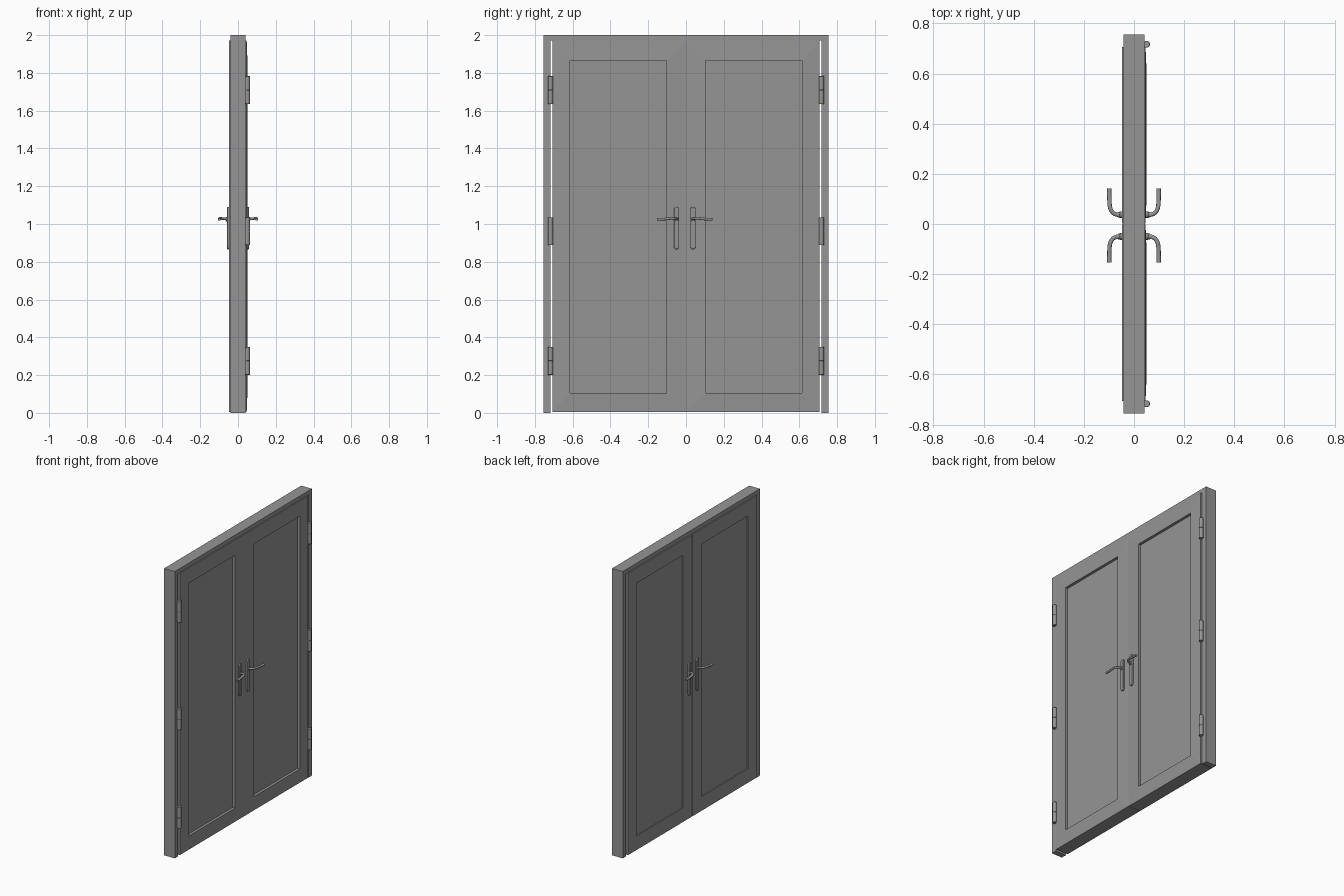
import bpy, bmesh, math
from mathutils import Vector, Matrix

if "Cube" in bpy.data.objects:
    bpy.data.objects.remove(bpy.data.objects["Cube"])

# ---------- helpers ----------
def finish(name, bm, bevel=0.0, segs=2, smooth=False):
    bmesh.ops.recalc_face_normals(bm, faces=bm.faces)
    me = bpy.data.meshes.new(name)
    bm.to_mesh(me)
    bm.free()
    ob = bpy.data.objects.new(name, me)
    bpy.context.collection.objects.link(ob)
    if bevel:
        m = ob.modifiers.new("bevel", 'BEVEL')
        m.width, m.segments, m.limit_method = bevel, segs, 'ANGLE'
    if smooth:
        shade(ob)
    return ob

def shade(ob):
    bpy.ops.object.select_all(action='DESELECT')
    ob.select_set(True)
    bpy.context.view_layer.objects.active = ob
    bpy.ops.object.shade_smooth_by_angle(angle=math.radians(40))

def loft(bm, rings):
    """Skin a list of equal-length point rings and cap both ends."""
    vs = [[bm.verts.new(p) for p in r] for r in rings]
    n = len(vs[0])
    for a, b in zip(vs, vs[1:]):
        for i in range(n):
            bm.faces.new((a[i], a[(i + 1) % n], b[(i + 1) % n], b[i]))
    bm.faces.new(vs[0])
    bm.faces.new(vs[-1])

def rect(x, y0, y1, z0, z1):
    return [(x, y0, z0), (x, y1, z0), (x, y1, z1), (x, y0, z1)]

def capsule(x, y, z0, z1, r, n=10):
    pts = []
    for zc, start in ((z1 - r, 0), (z0 + r, math.pi)):
        for i in range(n + 1):
            a = start + math.pi * i / n
            pts.append((x, y + r * math.cos(a), zc + r * math.sin(a)))
    return pts

def cylinder(bm, centre, r, depth, axis='Z', sides=20):
    rot = Matrix.Rotation(math.pi / 2, 4, 'Y') if axis == 'X' else Matrix()
    bmesh.ops.create_cone(bm, cap_ends=True, segments=sides, radius1=r, radius2=r,
                          depth=depth, matrix=Matrix.Translation(centre) @ rot)

# ---------- door frame: one upside-down U profile ----------
u = [(-.755, 0), (-.755, 2), (.755, 2), (.755, 0),
     (.717, 0), (.717, 1.972), (-.717, 1.972), (-.717, 0)]
bm = bmesh.new()
loft(bm, [[(x, y, z) for y, z in u] for x in (-.041, .041)])
finish("door_frame", bm)

# ---------- leaves: sloping border, panel sunk on both sides ----------
for s, side in ((-1, "left"), (1, "right")):
    outer = (s * .001, s * .707, .006, 1.971)
    panel = (s * .103, s * .613, .104, 1.866)
    bm = bmesh.new()
    loft(bm, [rect(.031, *panel), rect(.050, *panel), rect(.046, *outer),
              rect(-.048, *outer), rect(-.048, *panel), rect(-.041, *panel)])
    finish("door_leaf_" + side, bm)

    # hinges: two knuckles, a pin and a small plate against the frame
    for i, zc in enumerate((.275, .962, 1.709)):
        bm = bmesh.new()
        for k in (-1, 1):
            cylinder(bm, (.050, s * .717, zc + k * .037), .0135, .073)
        cylinder(bm, (.050, s * .717, zc), .012, .146)
        loft(bm, [rect(x, s * .707, s * .729, zc - .07, zc + .07) for x in (.036, .046)])
        finish(f"hinge_{side}_{i + 1}", bm, .0015, 2, True)

# ---------- handles on both faces of each leaf ----------
for s, side, y in ((-1, "left", -.05), (1, "right", .037)):
    for f, face in ((1, "outer"), (-1, "inner")):
        # back plate with a lock cylinder and a lever collar
        bm = bmesh.new()
        loft(bm, [capsule(f * x, y, .866, 1.091, .0135) for x in (.04, .058)])
        finish(f"handle_plate_{side}_{face}", bm, .003, 3, True)
        bm = bmesh.new()
        cylinder(bm, (f * .057, y, 1.026), .0115, .014, 'X')
        finish(f"handle_collar_{side}_{face}", bm, .001, 2, True)

        # curved lever, a flattened tube
        path = [(.052, 0, 0), (.070, .001, .001), (.085, .009, .003), (.094, .024, .004),
                (.0975, .045, .002), (.0985, .075, -.001), (.0985, .104, -.002)]
        cu = bpy.data.curves.new("lever", 'CURVE')
        cu.dimensions = '3D'
        cu.bevel_depth, cu.bevel_resolution, cu.resolution_u = .0085, 4, 4
        cu.use_fill_caps = True
        sp = cu.splines.new('BEZIER')
        sp.bezier_points.add(len(path) - 1)
        for p, (px, py, pz) in zip(sp.bezier_points, path):
            p.co = Vector((f * px, y + s * py, pz / .8))
            p.handle_left_type = p.handle_right_type = 'AUTO'
        ob = bpy.data.objects.new(f"handle_lever_{side}_{face}", cu)
        bpy.context.collection.objects.link(ob)
        ob.location.z, ob.scale.z = 1.026, .8
        bpy.ops.object.select_all(action='DESELECT')
        ob.select_set(True)
        bpy.context.view_layer.objects.active = ob
        bpy.ops.object.convert(target='MESH')
        shade(bpy.context.view_layer.objects.active)

# ---------- dark grey finish on every part ----------
grey = bpy.data.materials.new("dark_grey")
grey.diffuse_color = (.3, .3, .3, 1)
grey.use_nodes = True
grey.node_tree.nodes["Principled BSDF"].inputs["Base Color"].default_value = grey.diffuse_color
for ob in bpy.context.scene.objects:
    ob.data.materials.clear()
    ob.data.materials.append(grey)
